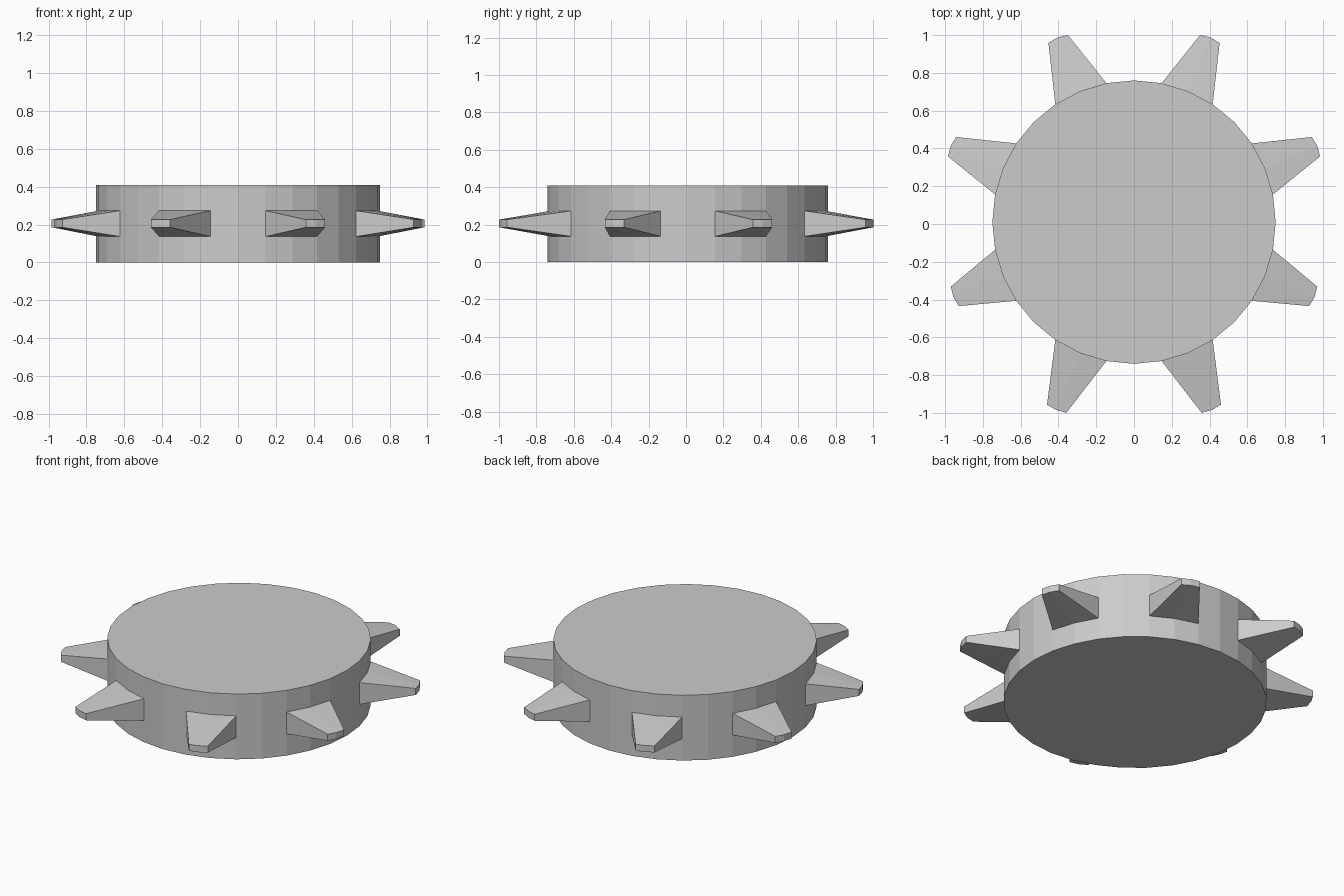
import bpy, bmesh
from math import pi, cos, sin, atan2, radians
from mathutils import Vector, Matrix

if "Cube" in bpy.data.objects:
    bpy.data.objects.remove(bpy.data.objects["Cube"])

SIDES, RADIUS, HEIGHT, CY = 32, 0.75, 0.41, 0.01
Z_LOW, Z_HIGH = HEIGHT / 3, HEIGHT * 2 / 3

# Disc body, its rim cut into three bands
bm = bmesh.new()
bmesh.ops.create_cone(bm, cap_ends=True, segments=SIDES, radius1=RADIUS,
                      radius2=RADIUS, depth=HEIGHT,
                      matrix=Matrix.Translation((0, 0, HEIGHT / 2)))
for z in (Z_LOW, Z_HIGH):
    bmesh.ops.bisect_plane(bm, geom=bm.verts[:] + bm.edges[:] + bm.faces[:],
                           plane_co=(0, 0, z), plane_no=(0, 0, 1))

# Eight tapered teeth, each drawn out from two faces of the middle band
tip_radius = {22.5: 1.043, 67.5: 1.05, -22.5: 1.027, -67.5: 1.069}
for elev, reach in tip_radius.items():
    for degrees in (elev, 180 - elev):
        axis = Vector((cos(radians(degrees)), sin(radians(degrees)), 0))
        side = Vector((-axis.y, axis.x, 0))
        faces = []
        for f in bm.faces:
            c = f.calc_center_median()
            flat = Vector((c.x, c.y, 0))
            if (Z_LOW < c.z < Z_HIGH and abs(f.normal.z) < 0.1
                    and flat.length < RADIUS and flat.dot(axis) > 0
                    and abs(flat.dot(side)) < RADIUS * sin(pi / SIDES) * 1.2
                    and abs(f.normal.dot(axis)) > 0.9):
                faces.append(f)
        new = bmesh.ops.extrude_face_region(bm, geom=faces)["geom"]
        bmesh.ops.delete(bm, geom=[f for f in faces if f.is_valid], context="FACES")
        for v in (g for g in new if isinstance(g, bmesh.types.BMVert)):
            across = v.co.dot(side) * 0.38
            out = reach if abs(across) > 0.01 else reach + 0.008
            z = 0.206 + (v.co.z - HEIGHT / 2) * 0.3
            v.co = axis * out + side * across + Vector((0, 0, z))
        bm.normal_update()

bmesh.ops.translate(bm, verts=bm.verts[:], vec=(0, CY, 0))
bmesh.ops.recalc_face_normals(bm, faces=bm.faces[:])
mesh = bpy.data.meshes.new("toothed_disc")
bm.to_mesh(mesh)
bm.free()
disc = bpy.data.objects.new("toothed_disc", mesh)
bpy.context.collection.objects.link(disc)
